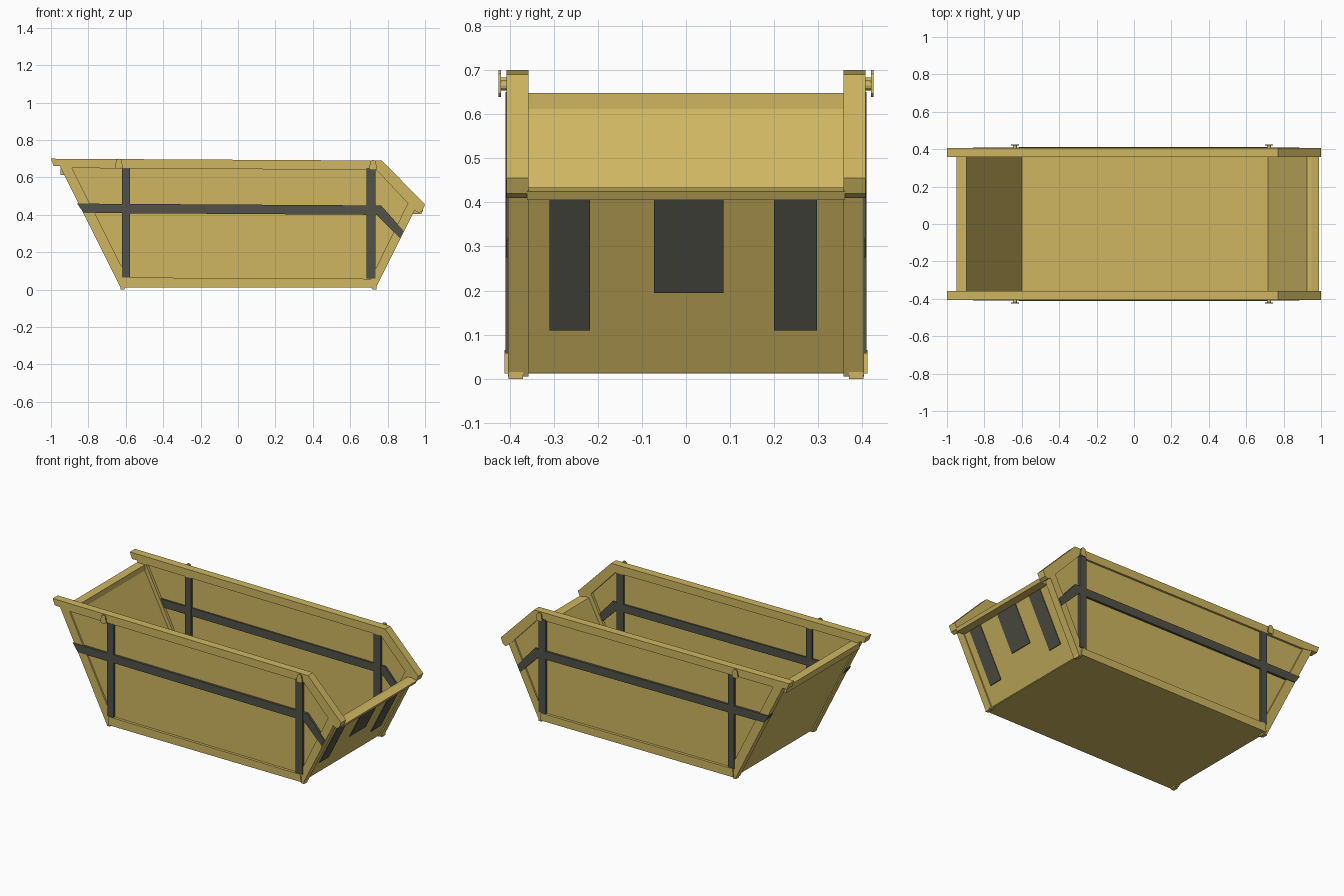
import bpy, bmesh, math
from mathutils import Vector

if "Cube" in bpy.data.objects:
    bpy.data.objects.remove(bpy.data.objects["Cube"])


def material(name, rgb):
    m = bpy.data.materials.new(name)
    m.diffuse_color = (*rgb, 1)
    m.use_nodes = True
    m.node_tree.nodes["Principled BSDF"].inputs["Base Color"].default_value = m.diffuse_color
    return m


YELLOW = material("yellow_paint", (0.62, 0.47, 0.12))
DARK = material("dark_stripe", (0.085, 0.085, 0.065))


def prism(name, pts, y0, y1, mat=YELLOW, mirror=False):
    """Extrude an x-z outline from y0 to y1, optionally mirrored to the other side."""
    bm = bmesh.new()
    face = bm.faces.new([bm.verts.new((x, y0, z)) for x, z in pts])
    ext = bmesh.ops.extrude_face_region(bm, geom=[face])
    verts = [g for g in ext["geom"] if isinstance(g, bmesh.types.BMVert)]
    bmesh.ops.translate(bm, verts=verts, vec=(0, y1 - y0, 0))
    bmesh.ops.recalc_face_normals(bm, faces=bm.faces)
    me = bpy.data.meshes.new(name)
    bm.to_mesh(me)
    bm.free()
    me.materials.append(mat)
    ob = bpy.data.objects.new(name, me)
    bpy.context.collection.objects.link(ob)
    if mirror:
        mod = ob.modifiers.new("other_side", 'MIRROR')
        mod.use_axis = (False, True, False)
        mod.use_mirror_merge = False
    return ob


def rect(x0, x1, z0, z1):
    return [(x0, z0), (x1, z0), (x1, z1), (x0, z1)]


# side plates, set back inside the frame
prism("side_panel", [(-0.93, 0.68), (0.76, 0.67), (0.94, 0.46), (0.72, 0.03), (-0.61, 0.03)],
      0.374, 0.394, mirror=True)

# top rail, following the sloping shoulder and ending in hooked tips
prism("top_rail", [(-1.0, 0.70), (0.77, 0.69), (1.0, 0.455), (0.985, 0.42), (0.965, 0.41),
                   (0.945, 0.425), (0.91, 0.46), (0.74, 0.64), (-0.89, 0.65), (-0.95, 0.66),
                   (-0.985, 0.66)],
      0.357, 0.407, mirror=True)

# sloping corner posts and bottom rail
prism("left_post", [(-0.955, 0.665), (-0.89, 0.655), (-0.59, 0.06), (-0.605, 0.005), (-0.625, 0.005)],
      0.357, 0.404, mirror=True)
prism("right_post", [(0.95, 0.435), (0.91, 0.465), (0.71, 0.06), (0.715, 0.005), (0.735, 0.005)],
      0.357, 0.404, mirror=True)
prism("bottom_rail", [(-0.615, 0.012), (0.725, 0.012), (0.72, 0.058), (-0.61, 0.065)],
      0.36, 0.411, mirror=True)
for name, x in (("left_foot", -0.617), ("right_foot", 0.73)):
    prism(name, rect(x - 0.01, x + 0.01, 0.0, 0.02), 0.37, 0.402, mirror=True)

# floor and end walls
prism("floor", rect(-0.615, 0.725, 0.012, 0.03), -0.39, 0.39)
prism("left_end_wall", [(-0.62, 0.014), (-0.595, 0.02), (-0.905, 0.63), (-0.93, 0.63)], -0.372, 0.372)
prism("right_end_wall", [(0.73, 0.014), (0.712, 0.02), (0.924, 0.432), (0.942, 0.432)], -0.372, 0.372)

# cross rims along the top of both ends
prism("left_rim", rect(-0.95, -0.895, 0.612, 0.648), -0.36, 0.36)
prism("right_rim", [(0.925, 0.432), (0.95, 0.434), (0.99, 0.425), (0.98, 0.405), (0.93, 0.405)],
      -0.36, 0.36)

# dark stiffening ribs, visible inside and outside
prism("belt_rib", [(-0.86, 0.46), (0.765, 0.45), (0.885, 0.315), (0.865, 0.275),
                   (0.74, 0.40), (-0.825, 0.41)], 0.364, 0.408, DARK, True)
prism("left_rib", rect(-0.62, -0.578, 0.066, 0.65), 0.362, 0.4095, DARK, True)
prism("right_rib", rect(0.687, 0.735, 0.06, 0.65), 0.362, 0.4095, DARK, True)

# dark warning bars lying on the sloping right end wall
SLOPE = (0.942 - 0.73) / (0.432 - 0.014)


def wall_x(z):
    return 0.73 + (z - 0.014) * SLOPE


for i, (y0, y1, z0) in enumerate([(-0.31, -0.218, 0.11), (-0.072, 0.085, 0.195), (0.20, 0.297, 0.11)]):
    prism(f"warning_bar_{i + 1}", [(wall_x(z0) - 0.003, z0), (wall_x(z0) + 0.004, z0),
                                   (wall_x(0.406) + 0.004, 0.406), (wall_x(0.406) - 0.003, 0.406)],
          y0, y1, DARK)


# lifting lugs: short pin with a teardrop end plate
def arc(cx, cz, r, a0, a1, n):
    return [(cx + r * math.cos(math.radians(a0 + (a1 - a0) * i / n)),
             cz + r * math.sin(math.radians(a0 + (a1 - a0) * i / n))) for i in range(n + 1)]


for side, x, z in (("left", -0.637, 0.672), ("right", 0.722, 0.665)):
    pin = arc(x, z, 0.011, 0, 330, 11)
    prism(f"{side}_lug_pin", pin, 0.40, 0.422, mirror=True)
    drop = arc(x, z + 0.012, 0.016, 0, 180, 8) + [(x - 0.021, z - 0.018), (x - 0.012, z - 0.026),
                                                 (x + 0.012, z - 0.026), (x + 0.021, z - 0.018)]
    prism(f"{side}_lug_plate", drop, 0.419, 0.425, mirror=True)
